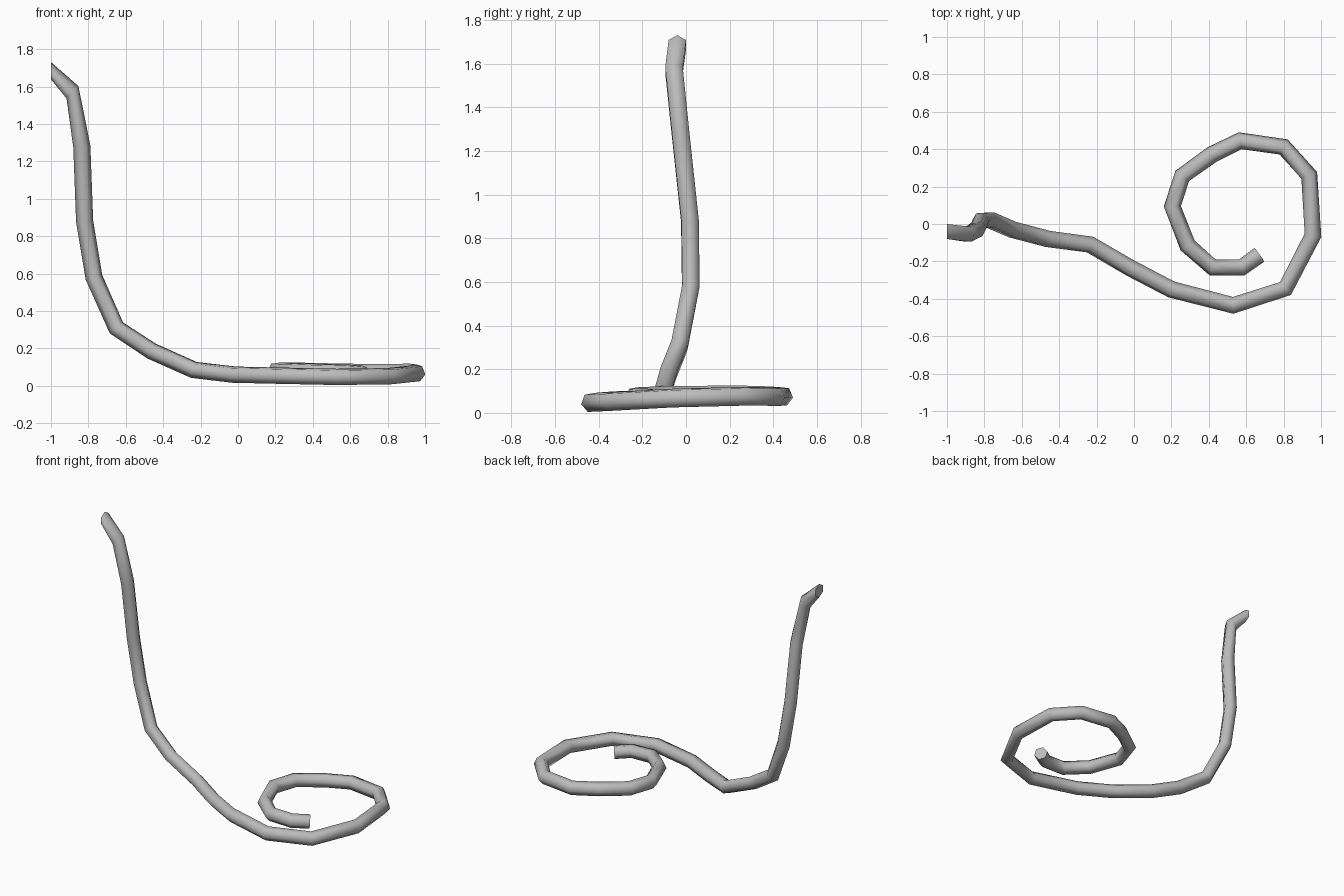
import bpy, bmesh, math
from mathutils import Vector

cube = bpy.data.objects.get("Cube")
if cube:
    bpy.data.objects.remove(cube)

SIDES = 6
RADIUS = 0.046

# Centre line from the raised tip down to the inner end of the coil
path = [Vector(p) for p in (
    (-1.0, -.04, 1.685), (-.885, -.055, 1.57), (-.835, -.025, 1.28),
    (-.82, .018, .88), (-.77, .022, .58), (-.65, -.03, .31),
    (-.46, -.08, .185), (-.235, -.11, .085), (-.02, -.235, .06),
    (.2, -.35, .055), (.53, -.435, .048), (.81, -.345, .052),
    (.957, -.06, .068), (.937, .26, .076), (.8, .412, .075),
    (.567, .445, .076), (.415, .37, .08), (.258, .257, .083),
    (.205, .095, .082), (.287, -.115, .08), (.42, -.232, .075),
    (.577, -.232, .072), (.67, -.165, .065))]

# Ring directions: bisect the neighbouring segments, with a slanted tip
steps = [(b - a).normalized() for a, b in zip(path, path[1:])]
tangents = [(a + b).normalized() for a, b in zip([steps[0]] + steps, steps + [steps[-1]])]
tangents[0] = Vector((1, 0, 0))
tangents[1] = Vector((.72, 0, -.68)).normalized()

# Sweep a hexagon along the path without twisting it
bm = bmesh.new()
rings = []
up = Vector((0, 0, 1))
previous = tangents[0]
for centre, tangent in zip(path, tangents):
    up.rotate(previous.rotation_difference(tangent))
    up = (up - tangent * up.dot(tangent)).normalized()
    side = tangent.cross(up)
    ring = []
    for i in range(SIDES):
        a = math.tau * i / SIDES
        ring.append(bm.verts.new(centre + RADIUS * (math.cos(a) * up + math.sin(a) * side)))
    rings.append(ring)
    previous = tangent

for r0, r1 in zip(rings, rings[1:]):
    for i in range(SIDES):
        j = (i + 1) % SIDES
        bm.faces.new((r0[i], r0[j], r1[j], r1[i])).smooth = True

# Flat end caps
for ring in (rings[0], rings[-1]):
    cap = bm.faces.new(ring)
    cap.smooth = False
    for edge in cap.edges:
        edge.smooth = False
bmesh.ops.recalc_face_normals(bm, faces=bm.faces)

mesh = bpy.data.meshes.new("coiled_tube")
bm.to_mesh(mesh)
bm.free()
tube = bpy.data.objects.new("coiled_tube", mesh)
bpy.context.collection.objects.link(tube)

# Single grey finish
grey = bpy.data.materials.new("plain_grey")
grey.use_nodes = True
colour = (.5, .5, .5, 1)
grey.diffuse_color = colour
grey.node_tree.nodes["Principled BSDF"].inputs["Base Color"].default_value = colour
mesh.materials.append(grey)
